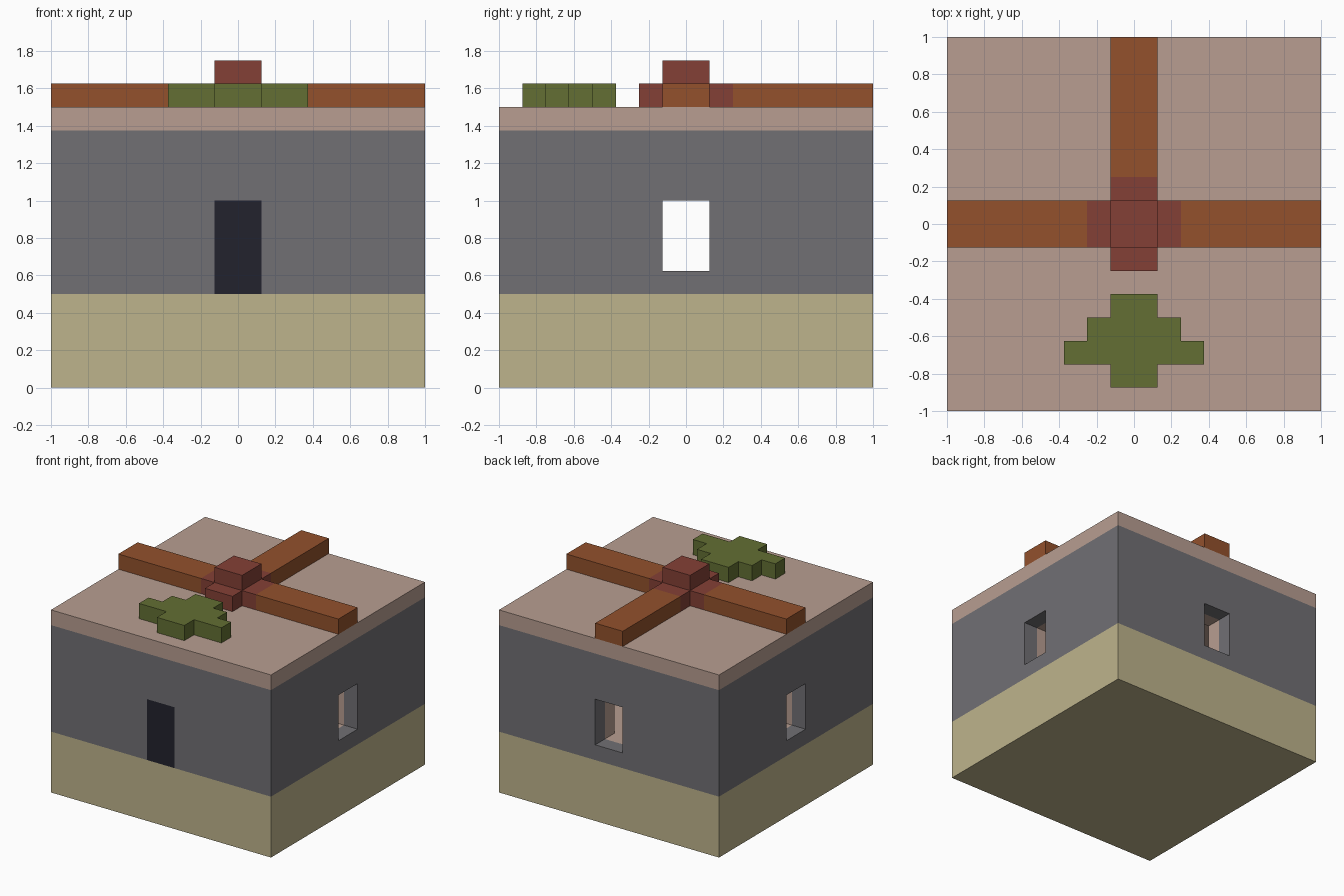
import bpy, bmesh

old = bpy.data.objects.get("Cube")
if old:
    bpy.data.objects.remove(old, do_unlink=True)

U = 0.125  # building module


def srgb(c):
    c /= 255
    return c / 12.92 if c <= 0.04045 else ((c + 0.055) / 1.055) ** 2.4


def material(name, *rgb):
    m = bpy.data.materials.new(name)
    col = [srgb(c) for c in rgb] + [1]
    m.diffuse_color = col
    m.use_nodes = True
    m.node_tree.nodes["Principled BSDF"].inputs["Base Color"].default_value = col
    return m


SAND = material("sand", 190, 180, 140)
STONE = material("grey stone", 113, 112, 116)
PLASTER = material("pink plaster", 184, 158, 145)
WOOD = material("orange wood", 147, 81, 44)
BRICK = material("red brick", 132, 64, 54)
LEAF = material("leaf green", 99, 111, 51)
DARK = material("dark door", 34, 34, 45)


def prism(name, outline, z0, z1, mat=None):
    """Extrude a flat outline upwards; sizes are in modules."""
    bm = bmesh.new()
    face = bm.faces.new([bm.verts.new((x * U, y * U, z0 * U)) for x, y in outline])
    top = bmesh.ops.extrude_face_region(bm, geom=[face])["geom"]
    bmesh.ops.translate(bm, vec=(0, 0, (z1 - z0) * U),
                        verts=[v for v in top if isinstance(v, bmesh.types.BMVert)])
    bmesh.ops.recalc_face_normals(bm, faces=bm.faces)
    me = bpy.data.meshes.new(name)
    bm.to_mesh(me)
    bm.free()
    if mat:
        me.materials.append(mat)
    ob = bpy.data.objects.new(name, me)
    bpy.context.collection.objects.link(ob)
    return ob


def box(name, x0, x1, y0, y1, z0, z1, mat=None):
    return prism(name, [(x0, y0), (x1, y0), (x1, y1), (x0, y1)], z0, z1, mat)


def mirrored(half):
    """Complete a right-hand outline across x = 0."""
    return half + [(-x, y) for x, y in reversed(half)]


def cut(ob, *cutters):
    for c in cutters:
        c.hide_render = True
        mod = ob.modifiers.new("opening", 'BOOLEAN')
        mod.operation = 'DIFFERENCE'
        mod.solver = 'EXACT'
        mod.object = c
        bpy.context.view_layer.objects.active = ob
        bpy.ops.object.modifier_apply(modifier=mod.name)
        bpy.data.objects.remove(c, do_unlink=True)


def window_cutters():
    return (box("side_window_cutter", -9, 9, -1, 1, 5, 8),
            box("back_window_cutter", -1, 1, 0, 9, 5, 8))


# Foundation and roof slab
box("foundation", -8, 8, -8, 8, 0, 4, SAND)
box("roof_slab", -8, 8, -8, 8, 11, 12, PLASTER)

# Outer walls with three windows and a doorway
walls = box("outer_walls", -8, 8, -8, 8, 4, 11, STONE)
cut(walls, box("room_cutter", -7, 7, -7, 7, 3, 12), *window_cutters(),
    box("doorway_cutter", -1, 1, -9, -6, 3, 8))
box("door", -1, 1, -8, -7, 4, 8, DARK)

# Plaster lining and floor of the room
lining = box("inner_walls", -7, 7, -7, 7, 4, 11, PLASTER)
cut(lining, box("inner_room_cutter", -6, 6, -6, 6, 3, 12), *window_cutters())
box("inner_floor", -6, 6, -6, 6, 4, 5, PLASTER)

# Roof beams
box("right_beam", -8, -2, -1, 1, 12, 13, WOOD)
box("left_beam", 2, 8, -1, 1, 12, 13, WOOD)
box("back_beam", -1, 1, 2, 8, 12, 13, WOOD)

# Brick hub where the beams meet
prism("hub_cross", mirrored([(1, -2), (1, -1), (2, -1), (2, 1), (1, 1), (1, 2)]), 12, 13, BRICK)
box("hub_cap", -1, 1, -1, 1, 13, 14, BRICK)

# Stepped green ornament
prism("leaf_ornament", mirrored([(1, -7), (1, -6), (3, -6), (3, -5),
                                 (2, -5), (2, -4), (1, -4), (1, -3)]), 12, 13, LEAF)
